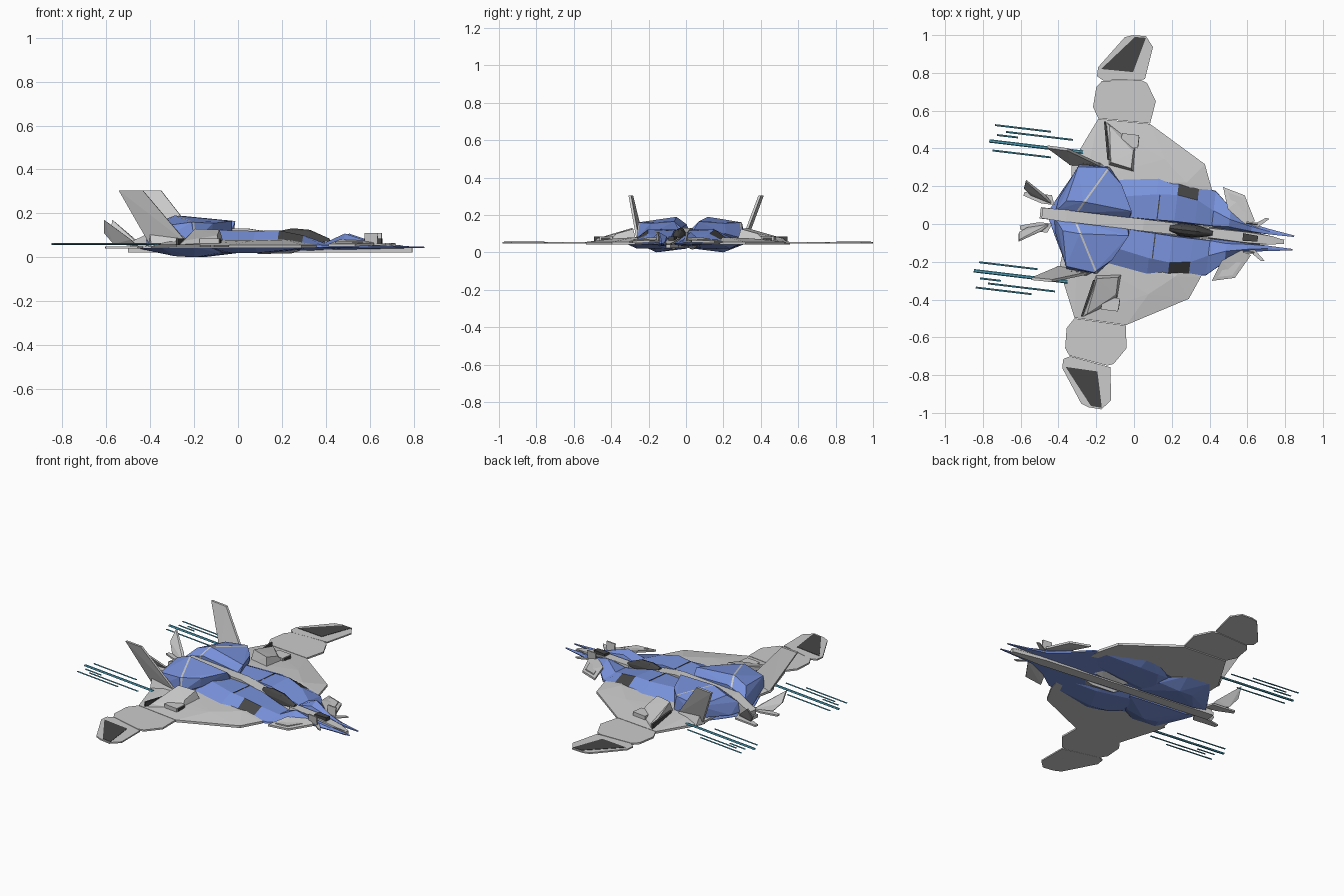
import bpy, bmesh, math
from mathutils import Matrix, Vector

YAW = Matrix.Rotation(math.radians(-6.8), 4, 'Z')   # the whole craft is slightly turned


def mat(name, c):
    m = bpy.data.materials.new(name)
    m.diffuse_color = (*c, 1)
    return m


BLUE = mat("blue_paint", (0.19, 0.29, 0.72))
GREY = mat("light_grey", (0.60, 0.60, 0.60))
DARK = mat("dark_grey", (0.06, 0.06, 0.06))
TEAL = mat("teal_streak", (0.09, 0.42, 0.58))


def finish(name, bm, mats, mirror=True):
    """Mirror a half mesh across the centre line, yaw it and make the object."""
    bmesh.ops.recalc_face_normals(bm, faces=bm.faces[:])
    if mirror:
        dup = bmesh.ops.duplicate(bm, geom=bm.verts[:] + bm.edges[:] + bm.faces[:])["geom"]
        bmesh.ops.scale(bm, vec=(1, -1, 1), verts=[g for g in dup if isinstance(g, bmesh.types.BMVert)])
        bmesh.ops.reverse_faces(bm, faces=[g for g in dup if isinstance(g, bmesh.types.BMFace)])
    bmesh.ops.transform(bm, matrix=YAW, verts=bm.verts[:])
    me = bpy.data.meshes.new(name)
    bm.to_mesh(me)
    bm.free()
    for m in mats:
        me.materials.append(m)
    ob = bpy.data.objects.new(name, me)
    bpy.context.collection.objects.link(ob)
    return ob


def hull_bm(pts):
    bm = bmesh.new()
    for p in pts:
        bm.verts.new(p)
    r = bmesh.ops.convex_hull(bm, input=bm.verts[:])
    junk = {g for k in ("geom_interior", "geom_unused") for g in r[k] if isinstance(g, bmesh.types.BMVert)}
    bmesh.ops.delete(bm, geom=list(junk), context='VERTS')
    return bm


def hull(name, pts, m, mirror=True):
    return finish(name, hull_bm(pts), [m], mirror)


def slab(name, outline, z0, z1, m, mirror=True, extra=()):
    return hull(name, [(u, v, z) for u, v in outline for z in (z0, z1)] + list(extra), m, mirror)


def blade(name, pts, t, m):
    """Thin fin from a quad, thickened sideways."""
    return hull(name, [(u, v + s * t, z) for u, v, z in pts for s in (-1, 1)], m)


# --- wings: root, middle panel, tip ---
slab("wing_root", [(-.254, .53), (.022, .536), (.335, .359), (.385, .237), (.42, .03),
                   (-.34, .03), (-.365, .28), (-.33, .36)], .042, .056, GREY,
     extra=[(-.2, .36, .07), (.12, .36, .075), (.25, .25, .08), (-.28, .2, .08)])
slab("wing_middle", [(-.258, .732), (-.053, .761), (-.02, .749), (.038, .659), (.022, .539),
                     (-.254, .533), (-.289, .59), (-.284, .696)], .046, .056, GREY)
slab("wing_tip", [(-.123, .992), (-.055, .995), (-.011, .942), (-.033, .768), (-.252, .735),
                  (-.287, .754), (-.287, .802), (-.165, .977)], .047, .055, GREY)
slab("wing_tip_panel", [(-.112, .984), (-.054, .986), (-.10, .798), (-.27, .794)], .054, .057, DARK)

# --- wing fairings with intakes and guns ---
hull("wing_fairing", [(-.21, .52, .055), (-.17, .29, .055), (-.03, .27, .055), (-.04, .42, .055),
                      (-.19, .50, .075), (-.16, .31, .13), (-.05, .29, .125), (-.05, .38, .10)], GREY)
slab("fairing_dark_strip", [(-.222, .52), (-.212, .52), (-.168, .32), (-.18, .32)], .05, .085, DARK)
slab("wing_gun", [(-.12, .40), (-.03, .40), (-.03, .47), (-.12, .47)], .055, .085, GREY)
slab("wing_gun_mouth", [(-.032, .41), (-.026, .41), (-.026, .46), (-.032, .46)], .06, .08, DARK)

# --- fuselage lobes, lofted from half sections (v, z) along u ---
sections = [
    (-.12, [(.03, .03), (.03, .115), (.13, .125), (.22, .08), (.22, .04)]),
    (.10, [(.03, .03), (.035, .12), (.17, .12), (.262, .075), (.27, .04)]),
    (.21, [(.03, .03), (.04, .115), (.18, .122), (.258, .065), (.262, .045)]),
    (.32, [(.03, .03), (.04, .085), (.165, .10), (.24, .06), (.243, .045)]),
    (.41, [(.03, .035), (.04, .065), (.12, .065), (.222, .055), (.225, .045)]),
    (.50, [(.025, .035), (.045, .085), (.085, .108), (.145, .055), (.145, .045)]),
    (.62, [(.03, .038), (.035, .065), (.06, .068), (.075, .05), (.07, .042)]),
    (.72, [(.03, .04), (.03, .052), (.045, .052), (.058, .048), (.055, .042)]),
    (.85, [(.032, .043), (.032, .047), (.036, .048), (.04, .046), (.038, .043)]),
]
bm = bmesh.new()
rings = [[bm.verts.new((u, v, z)) for v, z in s] for u, s in sections]
for i in range(len(rings) - 1):
    a, b = rings[i], rings[i + 1]
    for j in range(5):
        k = (j + 1) % 5
        f = bm.faces.new((a[j], a[k], b[k], b[j]))
        f.material_index = 1 if (i == 2 and j == 2) else 0   # dark side window
bm.faces.new(rings[0])
bm.faces.new(rings[-1])
finish("fuselage", bm, [BLUE, DARK])

# thin panel line across the back
hull("panel_line", [(u, v, z) for u in (.115, .121) for v, z in
                    ((.04, .117), (.04, .1215), (.17, .117), (.17, .1225))], DARK)

# --- belly armour in convex pieces ---
hull("belly_rear", [(-.45, .03, .04), (-.40, .13, .04), (-.32, .28, .045), (-.17, .28, .045), (-.06, .2, .04),
                    (0, .03, .04), (-.36, .04, .02), (-.27, .17, .005), (-.18, .18, 0), (0, .04, .02), (-.06, .17, .02)], BLUE)
hull("belly_front", [(-.12, .2, .045), (.014, .304, .055), (.112, .33, .055), (.17, .27, .055), (.36, .23, .045),
                     (.40, .12, .045), (-.12, .03, .04), (.1, .03, .04), (-.1, .05, .018), (0, .24, .02),
                     (.12, .25, .02), (.18, .1, .022)], BLUE)
hull("belly_pod", [(.05, .04, .04), (.08, .09, .04), (.27, .10, .04), (.33, .04, .04),
                   (.1, .05, .015), (.24, .05, .018)], GREY)

# --- raised engine hoods with a pale diagonal stripe ---
bm = hull_bm([(-.42, .03, .05), (-.41, .09, .05), (-.325, .28, .07), (-.165, .285, .075), (-.10, .2, .10),
              (-.024, .03, .10), (-.33, .265, .14), (-.18, .28, .16), (-.09, .2, .155),
              (-.02, .065, .165), (-.03, .03, .13), (-.28, .085, .19), (-.28, .03, .15),
              (-.37, .08, .155), (-.41, .03, .11)])
p0, p1 = Vector((-.275, .085, 0)), Vector((-.17, .275, 0))
n = (p1 - p0).cross(Vector((0, 0, 1))).normalized()
for s in (-.005, .005):
    bmesh.ops.bisect_plane(bm, geom=bm.verts[:] + bm.edges[:] + bm.faces[:],
                           plane_co=p0 + n * s, plane_no=n)
for f in bm.faces:
    if abs((f.calc_center_median() - p0).dot(n)) < .005:
        f.material_index = 1
finish("engine_hood", bm, [BLUE, GREY])

# --- central spine, keel, nose and canopy ---
hull("spine", [(u, v * s, z) for u, v, z in [(-.49, .028, .035), (-.49, .028, .07), (-.36, .032, .13),
                                             (.05, .032, .13), (.30, .03, .09), (.42, .025, .04)]
               for s in (-1, 1)], GREY, False)
slab("keel", [(-.5, -.03), (-.5, .03), (.6, .03), (.6, -.03), (.80, .012), (.80, -.012)], .022, .042, GREY, False)
hull("nose", [(u, v * s, z) for u, v, z in [(.40, .03, .04), (.40, .025, .075), (.60, .028, .07), (.66, .03, .04),
                                            (.74, .022, .055), (.80, .008, .045)] for s in (-1, 1)], GREY, False)
hull("canopy", [(u, w * math.cos(a), .07 + h * math.sin(a)) for u, w, h in
                [(.19, .022, .05), (.25, .036, .062), (.33, .034, .055), (.42, .012, .015)]
                for a in [math.pi * i / 6 for i in range(7)]], DARK, False)
slab("sensor", [(.58, -.02), (.58, .02), (.66, .015), (.66, -.015)], .06, .085, DARK, False)

# --- canards and small nose vanes ---
hull("canard", [(u, v, z + d) for u, v, z in [(.445, .25, .055), (.564, .22, .055), (.634, .091, .06),
                                              (.583, .069, .07), (.484, .138, .075)] for d in (-.006, .006)], GREY)
slab("canard_panel", [(.475, .225), (.55, .208), (.59, .13), (.51, .15)], .06, .071, GREY)
hull("nose_vane", [(u, v, z + d) for u, v, z in [(.60, .055, .055), (.71, .112, .06), (.69, .115, .06),
                                                 (.64, .05, .055)] for d in (-.004, .004)], GREY)
blade("nose_fin", [(.59, .075, .06), (.65, .075, .06), (.65, .08, .11), (.59, .08, .11)], .004, GREY)

# --- tail fins and tail vanes ---
blade("tail_fin", [(-.37, .275, .055), (-.19, .28, .055), (-.395, .35, .305), (-.505, .352, .305)], .007, GREY)
hull("fin_root", [(-.38, .27, .05), (-.16, .285, .05), (-.36, .32, .05), (-.2, .31, .05),
                  (-.37, .29, .12), (-.24, .285, .11)], GREY)
blade("tail_vane", [(-.45, .06, .05), (-.48, .09, .08), (-.595, .16, .17), (-.6, .12, .11), (-.56, .09, .06)], .005, GREY)
slab("tail_plate", [(-.43, .05), (-.45, .10), (-.595, .10), (-.6, .08), (-.5, .05)], .04, .05, GREY)

# --- exhaust streaks ---
streaks = [(-.792, -.495, .433, .005), (-.73, -.373, .404, .005), (-.776, -.664, .382, .005),
           (-.813, -.313, .346, .009), (-.79, -.479, .298, .005), (-.307, -.179, .294, .006)]
for i, (a, b, v, r) in enumerate(streaks):
    hull(f"exhaust_streak_{i + 1}", [(u, v + r * math.cos(t), .06 + .6 * r * math.sin(t)) for u in (a, b)
                                     for t in [math.tau * k / 6 for k in range(6)]], TEAL)
